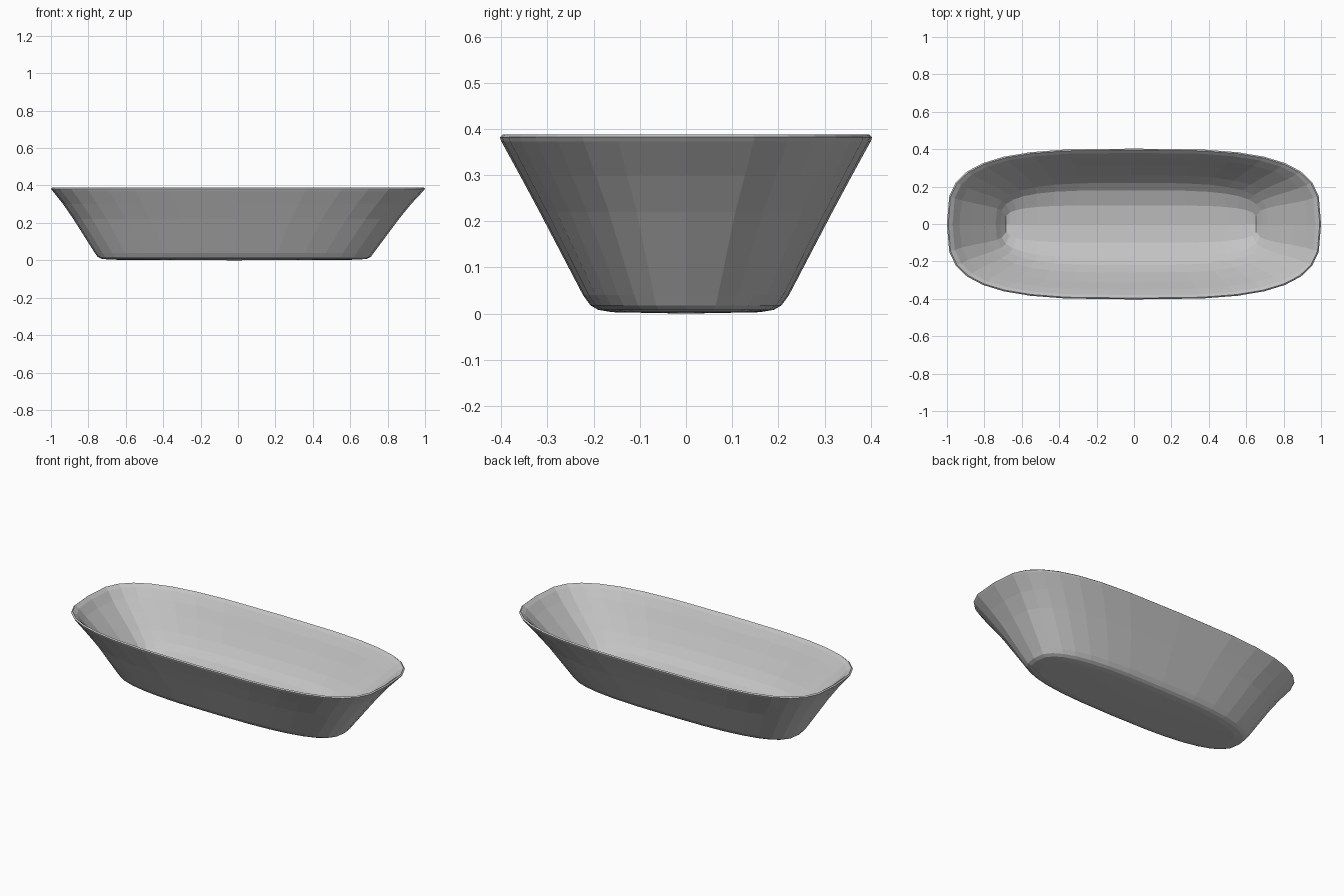
import bpy, bmesh, math

if "Cube" in bpy.data.objects:
    bpy.data.objects.remove(bpy.data.objects["Cube"])

SEG = 32


def outline(bm, half_x, half_y, z, shift, power):
    """One rounded-rectangle ring of vertices."""
    ring = []
    for i in range(SEG):
        a = 2 * math.pi * i / SEG
        c, s = math.cos(a), math.sin(a)
        x = math.copysign(abs(c) ** (2 / power), c) * half_x + shift
        y = math.copysign(abs(s) ** (2 / power), s) * half_y
        ring.append(bm.verts.new((x, y, z)))
    return ring


# Rings from the underside, up the outer wall, over the rim, down inside:
# half length, half width, height, sideways shift, squareness
RINGS = [
    (0.66, 0.160, 0.003, -0.02, 2.8),
    (0.71, 0.190, 0.008, -0.02, 2.8),
    (0.730, 0.207, 0.018, -0.02, 2.8),
    (0.746, 0.223, 0.040, -0.02, 2.8),
    (0.870, 0.317, 0.220, -0.01, 3.0),
    (0.930, 0.360, 0.300, -0.005, 3.15),
    (0.993, 0.400, 0.373, 0.0, 3.25),
    (1.000, 0.403, 0.382, 0.0, 3.25),
    (0.993, 0.396, 0.388, 0.0, 3.25),
    (0.970, 0.380, 0.372, 0.0, 3.25),
    (0.930, 0.350, 0.328, -0.003, 3.2),
    (0.865, 0.312, 0.266, -0.005, 3.2),
    (0.780, 0.260, 0.188, -0.01, 3.3),
    (0.728, 0.220, 0.140, -0.012, 3.4),
    (0.700, 0.180, 0.108, -0.015, 3.6),
    (0.675, 0.100, 0.078, -0.015, 4.0),
]

bm = bmesh.new()
rings = [outline(bm, *r) for r in RINGS]
for low, high in zip(rings, rings[1:]):
    for i in range(SEG):
        j = (i + 1) % SEG
        bm.faces.new((low[i], low[j], high[j], high[i]))

# Almost flat underside
foot = bm.verts.new((-0.02, 0, 0))
for i in range(SEG):
    bm.faces.new((foot, rings[0][(i + 1) % SEG], rings[0][i]))

# Gently dished floor: a strip along the long axis
last = rings[-1]
spine = [bm.verts.new((v.co.x, 0, 0.068)) for v in last[1:SEG // 2]]
half = SEG // 2
for k in range(len(spine) - 1):
    bm.faces.new((last[k + 1], last[k + 2], spine[k + 1], spine[k]))
    bm.faces.new((last[SEG - k - 2], last[SEG - k - 1], spine[k], spine[k + 1]))
for end, a, b, c in ((spine[0], SEG - 1, 0, 1),
                     (spine[-1], half - 1, half, half + 1)):
    bm.faces.new((last[a], last[b], end))
    bm.faces.new((last[b], last[c], end))
bmesh.ops.recalc_face_normals(bm, faces=bm.faces)

mesh = bpy.data.meshes.new("oval_dish")
bm.to_mesh(mesh)
bm.free()
dish = bpy.data.objects.new("oval_dish", mesh)
bpy.context.collection.objects.link(dish)

# Plain grey glaze
grey = bpy.data.materials.new("grey")
grey.diffuse_color = (0.55, 0.55, 0.55, 1)
grey.use_nodes = True
grey.node_tree.nodes["Principled BSDF"].inputs["Base Color"].default_value = grey.diffuse_color
mesh.materials.append(grey)
